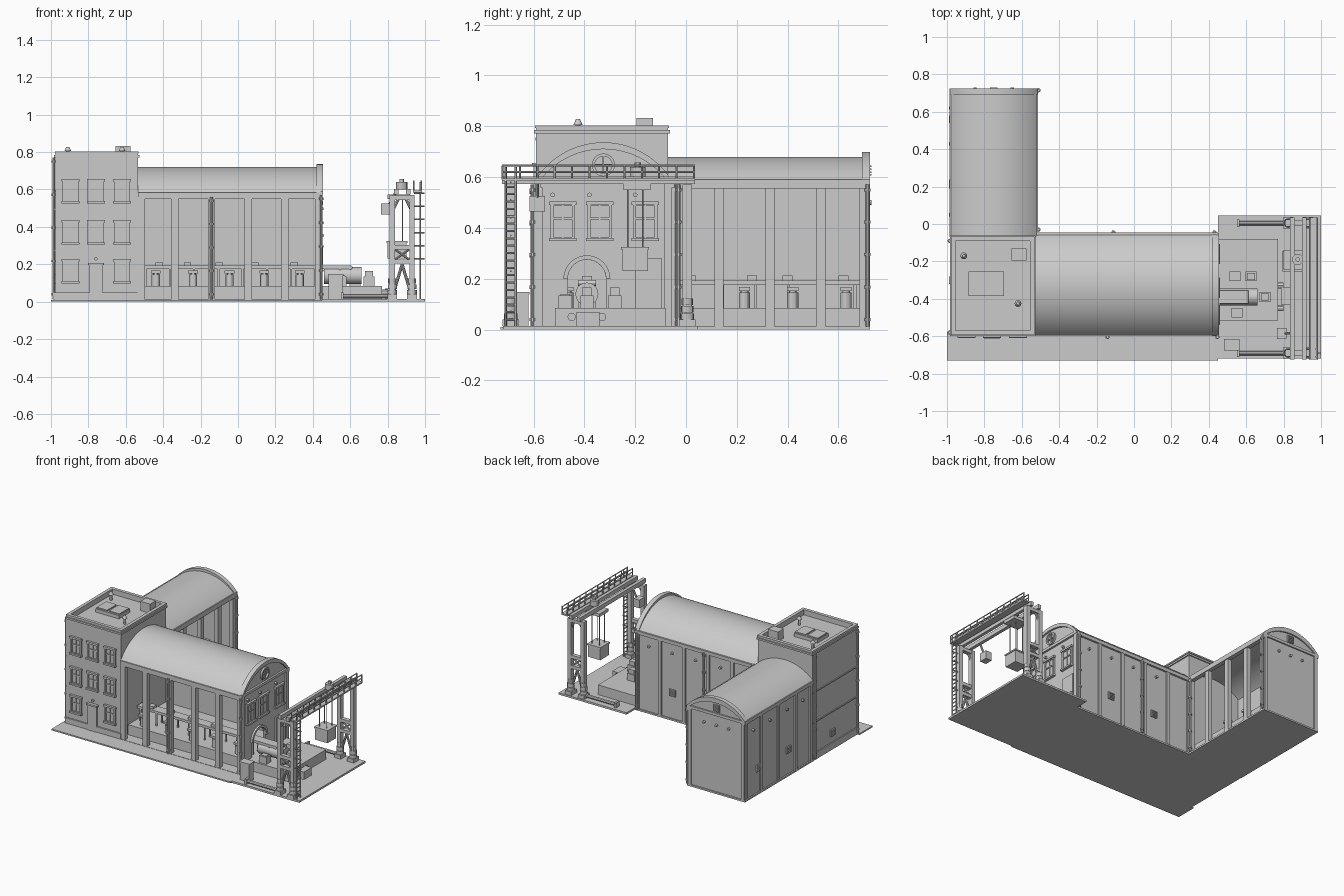
import bpy, bmesh, math
from mathutils import Vector

parts = {}

def bm_of(name):
    return parts.setdefault(name, bmesh.new())

def prism(name, pts, f, d0, d1):
    """Extrude a (u, z) outline along depth d, mapped to space by f(u, z, d)."""
    bm = bm_of(name)
    a = [bm.verts.new(f(u, z, d0)) for u, z in pts]
    b = [bm.verts.new(f(u, z, d1)) for u, z in pts]
    fs = [bm.faces.new(a), bm.faces.new(b[::-1])]
    for i in range(len(a)):
        j = (i + 1) % len(a)
        fs.append(bm.faces.new((a[j], a[i], b[i], b[j])))
    bmesh.ops.recalc_face_normals(bm, faces=fs)

def fbox(name, f, u0, u1, z0, z1, d0, d1):
    prism(name, [(u0, z0), (u1, z0), (u1, z1), (u0, z1)], f, d0, d1)

def box(name, x0, x1, y0, y1, z0, z1):
    fbox(name, lambda u, z, d: (u, d, z), x0, x1, z0, z1, y0, y1)

def tube(name, p, q, r, n=12, r2=None):
    p, q = Vector(p), Vector(q)
    m = (q - p).to_track_quat('Z', 'Y').to_matrix().to_4x4()
    m.translation = (p + q) / 2
    bmesh.ops.create_cone(bm_of(name), cap_ends=True, segments=n, radius1=r,
                          radius2=r if r2 is None else r2, depth=(q - p).length, matrix=m)

def arc(c, z, a, b, t0=0.0, t1=math.pi, n=24):
    return [(c + a * math.cos(t0 + (t1 - t0) * i / n), z + b * math.sin(t0 + (t1 - t0) * i / n))
            for i in range(n + 1)]

def segment(c, z, half, rise, n=24):
    """Circular segment of given half width and rise."""
    r = (half * half + rise * rise) / (2 * rise)
    t = math.asin(half / r)
    return arc(c, z + rise - r, r, r, math.pi / 2 - t, math.pi / 2 + t, n)

def band(name, outer, inner, f, d0, d1):
    prism(name, outer + inner[::-1], f, d0, d1)

# Wall planes: u along wall, z up, d outward
front = lambda u, z, d: (u, -0.59 - d, z)
east = lambda u, z, d: (0.44 + d, u, z)
hall_back = lambda u, z, d: (u, -0.06 + d, z)
west = lambda u, z, d: (-0.975 - d, u, z)
wing_back = lambda u, z, d: (u, 0.715 + d, z)
wing_open = lambda u, z, d: (-0.525 + d, u, z)

def window(f, u, z, w, h):
    n = "windows"
    fbox(n, f, u - w / 2, u + w / 2, z - h / 2, z + h / 2, -0.005, 0.003)
    for s in (-1, 1):
        fbox(n, f, u + s * w / 2 - 0.006, u + s * w / 2 + 0.006, z - h / 2, z + h / 2, 0, 0.011)
    for k in (-0.5, 0.1, 0.5):
        fbox(n, f, u - w / 2, u + w / 2, z + k * h - 0.004, z + k * h + 0.004, 0, 0.009)
    fbox(n, f, u - 0.003, u + 0.003, z - h / 2, z + h / 2, 0, 0.008)
    fbox("window_lintels", f, u - w * .64, u + w * .64, z + h / 2, z + h / 2 + 0.014, 0, 0.016)
    fbox("window_sills", f, u - w * .64, u + w * .64, z - h / 2 - 0.012, z - h / 2, 0, 0.02)

def vent(f, u, z):
    fbox("wall_vents", f, u - 0.025, u + 0.025, z - 0.025, z + 0.025, 0, 0.008)
    for k in range(4):
        fbox("wall_vents", f, u - 0.02, u + 0.02, z - 0.019 + k * .011, z - 0.013 + k * .011, 0, 0.014)

def knob(f, u, z):
    tube("wall_lamps", f(u, z, -0.002), f(u, z, 0.015), 0.009)

def downpipe(f, u, z1, d=0.014):
    tube("downpipes", f(u, 0.012, d), f(u, z1, d), 0.008, 10)
    for k in range(5):
        z = 0.04 + k * (z1 - 0.06) / 4
        tube("downpipes", f(u, z - .006, d), f(u, z + .006, d), 0.012, 10)

# Ground slabs
box("front_pavement", -1, 0.45, -0.73, -0.58, 0, 0.01)
box("yard_slab", 0.45, 1.0, -0.72, 0.045, 0, 0.014)
box("hall_floor", -0.535, 0.45, -0.6, -0.05, 0, 0.012)
box("wing_floor", -0.985, -0.515, -0.07, 0.725, 0, 0.012)

# Tower with parapet, cornice, bands and plinth
box("tower", -0.975, -0.535, -0.59, -0.07, 0, 0.765)
for n, z0, z1, o in (("tower_cornice", .772, .785, .008), ("tower_coping", .793, .803, .004), ("tower_parapet", .75, .795, 0)):
    for a, b in ((-0.975 - o, -0.955), (-0.555, -0.535 + o)):
        box(n, a, b, -0.59 - o, -0.07 + o, z0, z1)
    for a, b in ((-0.59 - o, -0.57), (-0.09, -0.07 + o)):
        box(n, -0.96, -0.55, a, b, z0, z1)
fbox("tower_plinth", front, -0.98, -0.53, 0, 0.05, 0, 0.01)
fbox("tower_plinth", west, -0.595, -0.07, 0, 0.05, 0, 0.008)
for z in (0.27, 0.49):
    fbox("tower_band", west, -0.59, -0.07, z, z + .008, 0, 0.006)
for x in (-0.895, -0.76, -0.62):
    for z in (0.59, 0.37, 0.163):
        if not (x == -0.76 and z < 0.2):
            window(front, x, z, 0.075, 0.105)
fbox("tower_door", front, -0.795, -0.725, 0.01, 0.195, 0, 0.014)
fbox("door_frame", front, -0.803, -0.717, 0.195, 0.207, 0, 0.022)
knob(front, -0.76, 0.23)
for y in (-0.58, -0.09):
    downpipe(west, y, 0.77, 0.01)
vent(west, -0.3, 0.12)

# Tower roof fittings
box("roof_hatch", -0.885, -0.695, -0.385, -0.255, 0.765, 0.79)
for x in (-0.84, -0.74):
    box("roof_hatch_panes", x - .042, x + .042, -0.375, -0.265, 0.79, 0.798)
box("roof_unit", -0.655, -0.575, -0.195, -0.13, 0.765, 0.833)
for x, y in ((-0.91, -0.17), (-0.62, -0.425)):
    tube("roof_vents", (x, y, .765), (x, y, .81), 0.009)
    tube("roof_vents", (x, y, .806), (x, y, .828), 0.018, 12, 0.008)

# Hall: back wall, barrel roof, eaves, open colonnade
box("hall_back_wall", -0.54, 0.44, -0.075, -0.06, 0, 0.585)
band("hall_roof", segment(-0.325, 0.58, 0.27, 0.14), segment(-0.325, 0.575, 0.255, 0.13), east, -0.975, -0.01)
fbox("hall_eaves", front, -0.535, 0.45, 0.55, 0.585, -0.02, 0.01)
fbox("hall_eaves", hall_back, -0.53, 0.45, 0.56, 0.585, -0.01, 0.014)
for x in (-0.517, -0.338, -0.142, 0.055, 0.25, 0.43):
    fbox("hall_columns", front, x - .019, x + .019, 0.01, 0.56, -0.025, 0.008)
    fbox("hall_pilasters", hall_back, x - .012, x + .012, 0.01, 0.57, 0, 0.012)
downpipe(front, -0.142, 0.56)
downpipe(front, 0.445, 0.57)
downpipe(hall_back, 0.43, 0.57)
downpipe(hall_back, -0.11, 0.57)
for x in (-0.24, -0.04, 0.15, 0.34):
    knob(hall_back, x, 0.49)
for x in (-0.22, 0.15):
    vent(hall_back, x, 0.2)

# Hall gable with arched gateway, pediment and round window
gate = arc(-0.39, 0.2, 0.075, 0.075, math.pi, 0, 16)
prism("hall_gable", [(-0.595, 0), (-0.465, 0)] + gate + [(-0.315, 0), (-0.06, 0)] + segment(-0.325, 0.58, 0.265, 0.14), east, -0.015, 0)
band("gable_coping", segment(-0.325, 0.585, 0.27, 0.152), segment(-0.325, 0.58, 0.255, 0.13), east, -0.02, 0.014)
fbox("gable_cornice", east, -0.6, -0.05, 0.572, 0.592, 0, 0.014)
band("gate_arch", arc(-0.39, 0.2, 0.092, 0.092), arc(-0.39, 0.2, 0.075, 0.075), east, -0.015, 0.014)
band("round_window", arc(-0.325, 0.648, 0.045, 0.045, 0, 2 * math.pi), arc(-0.325, 0.648, 0.034, 0.034, 0, 2 * math.pi), east, 0, 0.013)
fbox("round_window", east, -0.36, -0.29, 0.645, 0.651, 0, 0.008)
fbox("round_window", east, -0.328, -0.322, 0.613, 0.683, 0, 0.008)
for y in (-0.485, -0.34, -0.16):
    window(east, y, 0.425, 0.085, 0.13)
    knob(east, y - .04, 0.53)
for y in (-0.585, -0.07):
    fbox("gable_pilasters", east, y - .015, y + .015, 0.01, 0.575, 0, 0.012)
fbox("gable_door", east, -0.2, -0.095, 0.085, 0.28, 0, 0.012)

# Wing: closed west and back walls, open east colonnade, barrel roof
fbox("wing_west_wall", west, -0.08, 0.715, 0, 0.59, -0.015, 0)
prism("wing_gable", [(-0.975, 0), (-0.525, 0)] + segment(-0.75, 0.585, 0.225, 0.1), wing_back, -0.015, 0)
band("wing_roof", segment(-0.75, 0.585, 0.235, 0.095), segment(-0.75, 0.58, 0.22, 0.085), wing_back, -0.79, -0.01)
band("wing_coping", segment(-0.75, 0.587, 0.237, 0.112), segment(-0.75, 0.58, 0.22, 0.085), wing_back, -0.022, 0.01)
fbox("wing_eaves", wing_open, -0.06, 0.725, 0.555, 0.59, -0.02, 0.012)
fbox("wing_eaves", west, -0.07, 0.725, 0.565, 0.59, 0, 0.012)
fbox("wing_eaves", wing_back, -0.98, -0.52, 0.57, 0.59, 0, 0.01)
for y in (-0.045, 0.13, 0.33, 0.53, 0.7):
    fbox("wing_columns", wing_open, y - .018, y + .018, 0.01, 0.57, -0.025, 0.006)
    fbox("wing_pilasters", west, y - .012, y + .012, 0.01, 0.57, 0, 0.01)
for y in (0.05, 0.23, 0.43, 0.62):
    knob(west, y, 0.49)
for y in (0.15, 0.5):
    vent(west, y + .06, 0.19)
vent(wing_back, -0.75, 0.625)
for x in (-0.85, -0.75, -0.65):
    knob(wing_back, x, 0.5)
for x in (-0.965, -0.535):
    fbox("wing_corner_strips", wing_back, x - .012, x + .012, 0.01, 0.57, 0, 0.01)
downpipe(wing_open, 0.715, 0.57)
downpipe(wing_open, -0.03, 0.57)

# Work platforms and conveyor lines
box("hall_platform", -0.53, 0.77, -0.515, -0.08, 0.01, 0.085)
box("wing_platform", -0.92, -0.56, -0.06, 0.7, 0.01, 0.085)
box("hall_conveyor", -0.52, 0.6, -0.425, -0.355, 0.175, 0.193)
box("wing_conveyor", -0.785, -0.715, -0.06, 0.7, 0.175, 0.193)
tube("conveyor_roller", (0.6, -0.425, .184), (0.6, -0.355, .184), 0.012)
for i in range(9):
    for s in (-1, 1):
        box("conveyor_legs", -0.5 + .13 * i, -0.49 + .13 * i, -0.39 + s * .03 - .004, -0.39 + s * .03 + .004, .08, .18)
for i in range(6):
    box("wing_conveyor_legs", -0.76, -0.74, 0.01 + .13 * i, 0.02 + .13 * i, .08, .18)
for x in (-0.42, -0.27, -0.1, 0.09, 0.3):
    box("conveyor_boxes", x - .02, x + .02, -0.41, -0.37, .193, .21)
for y in (0.02, 0.26, 0.4, 0.62):
    box("conveyor_boxes", -0.77, -0.73, y - .02, y + .02, .193, .213)

def machine(x, y):
    tube("machines", (x, y, .085), (x, y, .145), 0.022)
    tube("machines", (x, y, .145), (x, y, .155), 0.015)
    box("machine_heads", x - .026, x + .026, y - .022, y + .022, .152, .168)
for x in (-0.44, -0.24, -0.045, 0.14, 0.33):
    machine(x, -0.465)
for y in (0.23, 0.42, 0.63):
    machine(-0.62, y)

# Yard goods and the tank at the gate
for x, y in ((0.54, -0.28), (0.625, -0.28), (0.70, -0.39), (0.55, -0.475)):
    box("crates", x - .03, x + .03, y - .026, y + .026, .085, .135)
    box("crate_lids", x - .022, x + .022, y - .019, y + .019, .135, .165 if x > .6 else .14)
tube("gate_tank", (0.46, -0.39, .14), (0.66, -0.39, .14), 0.045, 20)
box("yard_bin", 0.485, 0.56, -0.67, -0.62, 0.014, 0.145)
box("yard_bin_lid", 0.48, 0.565, -0.675, -0.615, 0.138, 0.148)
for y in (-0.45, -0.33):
    tube("buffers", (0.77, y, .05), (0.8, y, .05), 0.016)
box("buffer_block", 0.785, 0.835, -0.43, -0.34, .014, .07)

# Gantry crane: two braced towers, rails, girders with railing
for y in (-0.69, 0.005):
    tube("ground_rails", (0.56, y, .03), (0.84, y, .03), 0.012, 8)
    box("ground_rails", 0.55, 0.565, y - .02, y + .02, .014, .05)
    for x in (0.825, 0.93):
        box("crane_posts", x - .014, x + .014, y - .018, y + .018, .04, .57)
        box("crane_shoes", x - .026, x + .026, y - .032, y + .032, .014, .04)
        for z, r in ((.05, .026), (.08, .024), (.11, .022)):
            tube("crane_bogies", (x, y, z - .013), (x, y, z + .013), r)
    for z in (.215, .29, .555):
        box("crane_ties", 0.815, 0.94, y - .015, y + .015, z - .012, z + .012)
    for s in (-1, 1):
        tube("crane_braces", (0.8775 + s * .045, y, .05), (0.8775, y, .2), 0.008, 8)
        tube("crane_braces", (0.8775 + s * .045, y, .5), (0.8775 + s * .02, y, .55), 0.008, 8)
        tube("crane_braces", (0.8775 + s * .045, y, .22), (0.8775 - s * .045, y, .285), 0.006, 8)
for x in (0.845, 0.91):
    box("crane_girders", x - .012, x + .012, -0.725, 0.035, .572, .602)
box("crane_walkway", 0.935, 0.985, -0.725, 0.035, .585, .595)
for x in (0.94, 0.98):
    for z in (.62, .645):
        tube("crane_railing", (x, -0.725, z), (x, 0.035, z), 0.004, 6)
    for i in range(12):
        y = -0.722 + i * .0685
        tube("crane_railing", (x, y, .59), (x, y, .645), 0.004, 6)

# Crane ladder, cabin, trolley and hanging load
for y in (-0.71, -0.67):
    tube("ladder", (0.975, y, .014), (0.975, y, .64), 0.005, 6)
for i in range(20):
    tube("ladder", (0.975, -0.71, .04 + i * .029), (0.975, -0.67, .04 + i * .029), 0.004, 6)
for i in range(6):
    z = .23 + i * .07
    tube("ladder_brackets", (0.94, -0.69, z), (0.997, -0.69, z), 0.004, 6)
box("crane_cabin", 0.765, 0.815, -0.615, -0.555, .465, .525)
tube("cabin_hanger", (0.81, -0.585, .52), (0.84, -0.585, .58), 0.007, 8)
box("trolley", 0.80, 0.92, -0.245, -0.14, .55, .572)
tube("winch", (0.875, -0.19, .6), (0.875, -0.19, .64), 0.03)
tube("winch", (0.875, -0.19, .64), (0.875, -0.19, .657), 0.012)
box("hanging_load", 0.80, 0.90, -0.25, -0.15, .23, .32)
box("load_lid", 0.795, 0.905, -0.255, -0.145, .315, .325)
for x in (0.82, 0.88):
    for y in (-0.23, -0.17):
        tube("cables", (x, y, .32), (x, y, .56), 0.003, 6)

# Turn every collected part into an object
for name, bm in parts.items():
    me = bpy.data.meshes.new(name)
    bm.to_mesh(me)
    bm.free()
    me.polygons.foreach_set("use_smooth", [True] * len(me.polygons))
    me.set_sharp_from_angle(angle=math.radians(30))
    bpy.context.collection.objects.link(bpy.data.objects.new(name, me))
